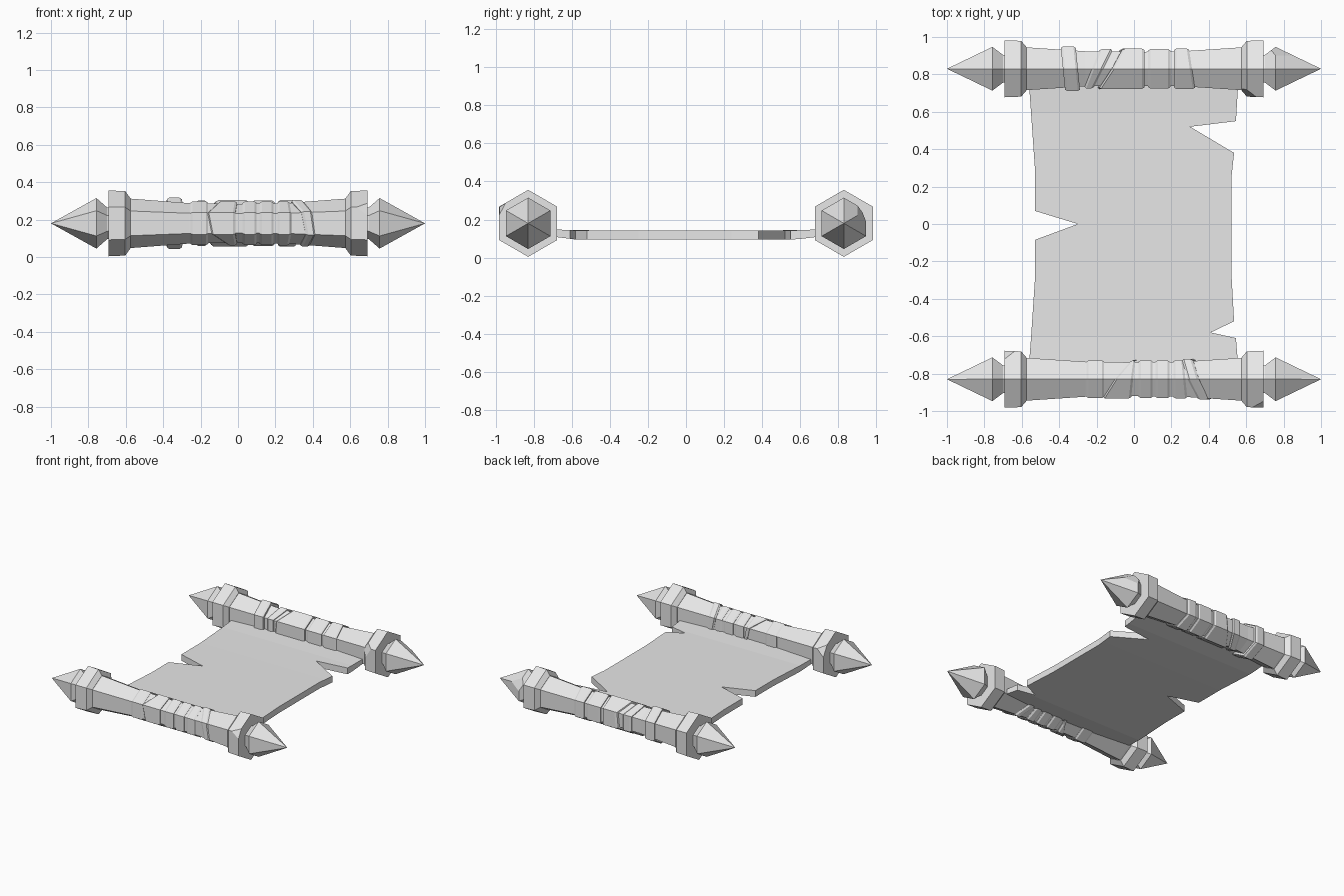
import bpy, bmesh, math
from mathutils import Vector

cube = bpy.data.objects.get("Cube")
if cube:
    bpy.data.objects.remove(cube, do_unlink=True)

gray = bpy.data.materials.new("stone gray")
gray.use_nodes = True
COLOR = (0.8, 0.8, 0.8, 1)
gray.diffuse_color = COLOR
gray.node_tree.nodes["Principled BSDF"].inputs["Base Color"].default_value = COLOR

ROD_Y, ROD_Z = 0.83, 0.18


def finish(bm, name, loc=(0, 0, 0)):
    bmesh.ops.recalc_face_normals(bm, faces=bm.faces)
    mesh = bpy.data.meshes.new(name)
    bm.to_mesh(mesh)
    bm.free()
    mesh.materials.append(gray)
    obj = bpy.data.objects.new(name, mesh)
    obj.location = loc
    bpy.context.collection.objects.link(obj)
    return obj


def hex_loft(name, y, rings, chips=()):
    """Hexagonal rings along x: (x, radius, lean with y, lean with z)."""
    bm = bmesh.new()
    loops = []
    for x, r, *lean in rings:
        ay, az = lean or (0, 0)
        loop = []
        for i in range(6):
            a = math.radians(60 * i)
            py, pz = r * math.sin(a), r * math.cos(a)
            loop.append(bm.verts.new((x + ay * py + az * pz, py, pz)))
        loops.append(loop)
    for p, q in zip(loops, loops[1:]):
        for i in range(6):
            j = (i + 1) % 6
            bm.faces.new((p[i], p[j], q[j], q[i]))
    bm.faces.new(loops[0])
    bm.faces.new(loops[-1])
    bmesh.ops.remove_doubles(bm, verts=bm.verts, dist=0.0005)
    # knock corners off with flat cuts
    for point, normal in chips:
        cut = bmesh.ops.bisect_plane(bm, geom=bm.verts[:] + bm.edges[:] + bm.faces[:],
                                     plane_co=Vector(point), plane_no=Vector(normal),
                                     clear_outer=True)
        edges = [e for e in cut["geom_cut"] if isinstance(e, bmesh.types.BMEdge)]
        bmesh.ops.holes_fill(bm, edges=edges)
    return finish(bm, name, (0, y, ROD_Z))


# Chipped corners, keyed by part
chips = {
    "front_left_collar": [((0.65, -0.145, 0.085), (0.3, -0.85, 0.45))],
    "front_right_collar": [((-0.66, 0.14, 0.085), (-0.4, 0.8, 0.45))],
    "back_left_collar": [((0.62, -0.14, 0.06), (-0.5, -0.8, 0.3))],
    "back_left_spike": [((0.80, 0.085, 0.045), (0.25, 0.85, 0.45))],
}

# Rods, collars and pointed spikes
for end, y in (("front", -ROD_Y), ("back", ROD_Y)):
    shaft = [(-0.62, 0.134), (-0.56, 0.131), (-0.26, 0.108), (0, 0.104),
             (0.26, 0.108), (0.56, 0.131), (0.62, 0.134)]
    hex_loft(end + "_rod", y, shaft)
    for side, s in (("right", -1), ("left", 1)):
        name = f"{end}_{side}_collar"
        hex_loft(name, y, [(s * 0.575, 0.134), (s * 0.603, 0.172),
                           (s * 0.692, 0.176)], chips.get(name, ()))
        name = f"{end}_{side}_spike"
        hex_loft(name, y, [(s * 0.68, 0.08), (s * 0.70, 0.085), (s * 0.757, 0.135),
                           (s, 0.0001)], chips.get(name, ()))

# Wrapped bands: start, end, radius, (start lean y, z), (end lean y, z)
flat = (0, 0)
bands = {
    "front": [(-0.255, -0.16, 0.117, flat, flat), (-0.08, -0.005, 0.118, (0.75, -0.2), (0.1, 0)),
              (0.025, 0.10, 0.117, flat, flat), (0.115, 0.19, 0.117, flat, flat),
              (0.21, 0.275, 0.118, flat, (-0.1, 0)),
              (0.31, 0.365, 0.125, (-0.4, -0.2), (-0.4, -0.15))],
    "back": [(-0.38, -0.30, 0.137, (-0.1, 0), (-0.1, 0)), (-0.225, -0.165, 0.121, (0.4, 0), (0.5, 0)),
             (-0.13, 0.055, 0.124, (0.6, 0.1), flat),
             (0.075, 0.195, 0.121, flat, flat), (0.215, 0.31, 0.125, flat, (-0.15, 0))],
}
for end, y in (("front", -ROD_Y), ("back", ROD_Y)):
    for n, (a, b, r, la, lb) in enumerate(bands[end], 1):
        hex_loft(f"{end}_band_{n}", y, [(a, r - 0.008, *la), (a + 0.012, r, *la),
                                        (b - 0.012, r, *lb), (b, r - 0.008, *lb)])

# Torn sheet between the rods
right_edge = [(-0.565, 0.8), (-0.555, 0.66), (-0.53, 0.3), (-0.53, 0.07), (-0.3, 0),
              (-0.53, -0.085), (-0.53, -0.3), (-0.55, -0.6), (-0.565, -0.8)]
left_edge = [(0.56, -0.8), (0.545, -0.61), (0.41, -0.58), (0.535, -0.52), (0.52, -0.25),
             (0.52, 0.24), (0.535, 0.38), (0.3, 0.52), (0.545, 0.55), (0.56, 0.8)]
bm = bmesh.new()
outline = [bm.verts.new((x, y, 0.095)) for x, y in right_edge + left_edge]
bm.faces.new(outline)
for y in (-0.69, -0.6, -0.3, 0.3, 0.6, 0.69):
    bmesh.ops.bisect_plane(bm, geom=bm.verts[:] + bm.edges[:] + bm.faces[:],
                           plane_co=(0, y, 0), plane_no=(0, 1, 0))
top = bmesh.ops.extrude_face_region(bm, geom=bm.faces[:])["geom"]
upper = {v for v in top if isinstance(v, bmesh.types.BMVert)}
for v in bm.verts:
    rise = max(0, abs(v.co.y) - 0.58) / 0.11
    v.co.z += (0.048 + 0.005 * rise) if v in upper else 0.014 * rise
finish(bm, "sheet")
